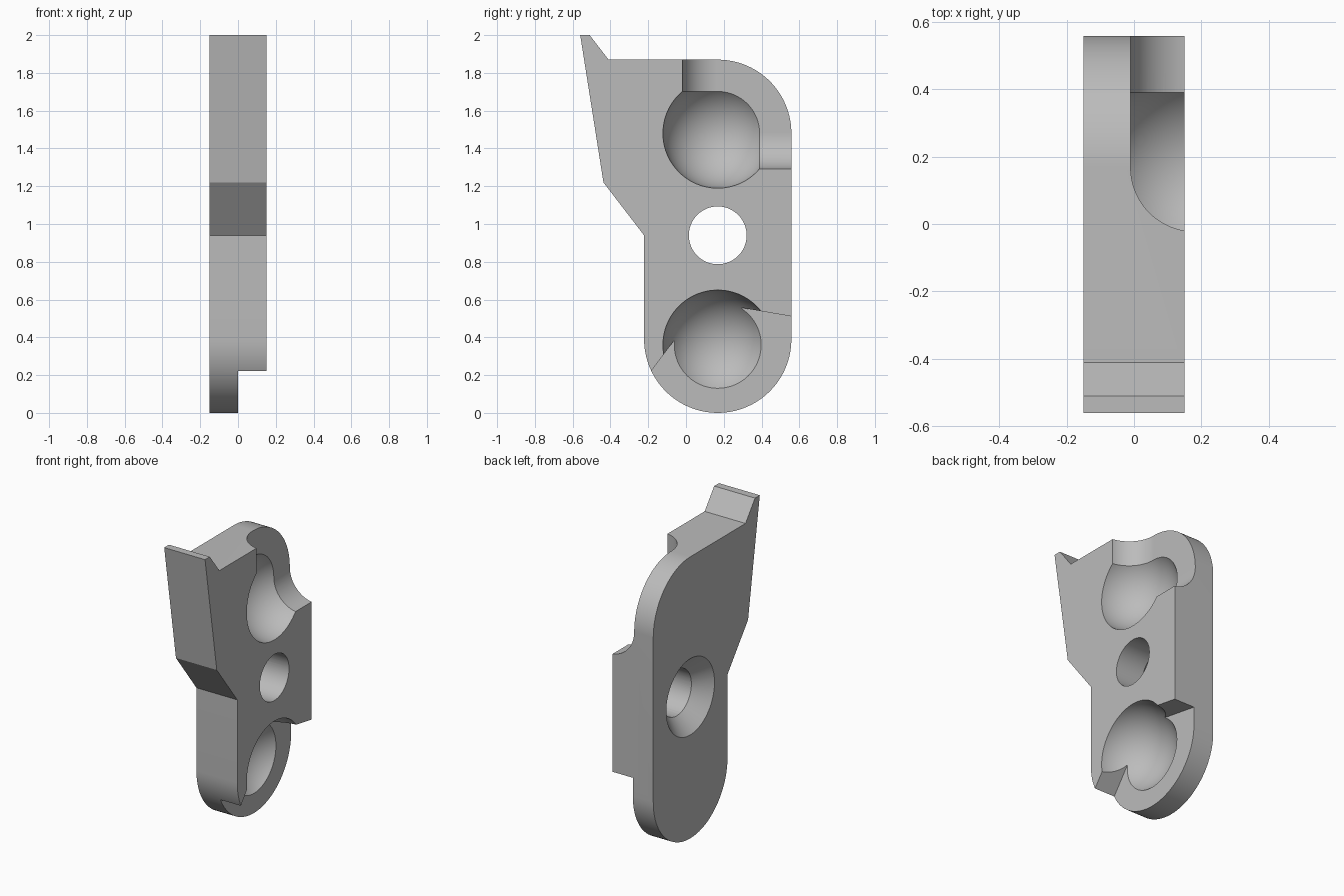
import bpy, bmesh, math
from mathutils import Matrix, Vector

default = bpy.data.objects.get("Cube")
if default:
    bpy.data.objects.remove(default, do_unlink=True)

CY = 0.168                    # shared centre line of arcs, hole and sockets
R = 0.39                      # rounded end radius
HALF = 0.15                   # half thickness
TOP, LOW, HOLE = 1.48, 0.36, 0.94
BALL_X, BALL_R, CORD_R = 0.18, 0.292, 0.19

grey = bpy.data.materials.new("plain grey")
grey.use_nodes = True
grey.diffuse_color = (0.5, 0.5, 0.5, 1)
grey.node_tree.nodes["Principled BSDF"].inputs["Base Color"].default_value = (0.5, 0.5, 0.5, 1)


def finish(name, bm):
    bmesh.ops.recalc_face_normals(bm, faces=bm.faces)
    mesh = bpy.data.meshes.new(name)
    bm.to_mesh(mesh)
    bm.free()
    mesh.materials.append(grey)
    obj = bpy.data.objects.new(name, mesh)
    bpy.context.collection.objects.link(obj)
    return obj


def arc(u, v, r, start, end, n=40):
    angles = [math.radians(start + (end - start) * i / n) for i in range(n + 1)]
    return [(u + r * math.cos(a), v + r * math.sin(a)) for a in angles]


def prism(name, points, offset):
    """Extrude a closed outline of 3D points along offset."""
    bm = bmesh.new()
    face = bm.faces.new([bm.verts.new(p) for p in points])
    new = bmesh.ops.extrude_face_region(bm, geom=[face])["geom"]
    bmesh.ops.translate(bm, vec=Vector(offset),
                        verts=[g for g in new if isinstance(g, bmesh.types.BMVert)])
    return finish(name, bm)


def cone(name, centre, r1, r2, depth, axis):
    """Cylinder or cone whose length runs along x or y."""
    bm = bmesh.new()
    turn = Matrix.Rotation(math.pi / 2, 4, "Y" if axis == "x" else "X")
    bmesh.ops.create_cone(bm, cap_ends=True, segments=96, radius1=r1, radius2=r2,
                          depth=depth, matrix=Matrix.Translation(centre) @ turn)
    return finish(name, bm)


def ball(name, z):
    bm = bmesh.new()
    bmesh.ops.create_uvsphere(bm, u_segments=96, v_segments=48, radius=BALL_R,
                              matrix=Matrix.Translation((BALL_X, CY, z))
                              @ Matrix.Rotation(math.pi / 2, 4, "Y"))
    return finish(name, bm)


# Plate outline with rounded ends and a pointed hook at the upper front
outline = (arc(CY, R, R, 180, 360) + arc(CY, TOP, R, 0, 90)
           + [(-0.41, TOP + R), (-0.51, 2), (-0.56, 2), (-0.437, 1.22), (CY - R, 0.94)])
plate = prism("lever_plate", [(-HALF, y, z) for y, z in outline], (2 * HALF, 0, 0))

# Cord channel that turns from the top edge to the back edge
channel = arc(BALL_X, CY, CORD_R, 270, 180) + [(BALL_X - CORD_R, 0.9), (0.5, 0.9), (0.5, CY - CORD_R)]
# Stepped relief around the lower socket
relief = [(-0.065, 0.38), (-0.305, 0.06), (-0.305, -0.2), (0.8, -0.2), (0.8, 0.469), (0.297, 0.556)]

cutters = [
    ball("upper_socket_cutter", TOP),
    ball("lower_socket_cutter", LOW),
    prism("upper_channel_cutter", [(x, y, TOP) for x, y in channel], (0, 0, 0.7)),
    cone("back_channel_cutter", (BALL_X, CY + 0.35, TOP), CORD_R, CORD_R, 0.7, "y"),
    prism("lower_relief_cutter", [(0, y, z) for y, z in relief], (0.4, 0, 0)),
    cone("pivot_hole_cutter", (0, CY, HOLE), 0.153, 0.153, 0.8, "x"),
    # Countersink widening toward the left-hand face
    cone("countersink_cutter", (-HALF + 0.025, CY, HOLE), 0.303, 0.153, 0.15, "x"),
]

bpy.ops.object.select_all(action="DESELECT")
plate.select_set(True)
bpy.context.view_layer.objects.active = plate
for cutter in cutters:
    mod = plate.modifiers.new(cutter.name, "BOOLEAN")
    mod.operation, mod.solver, mod.object = "DIFFERENCE", "EXACT", cutter
    bpy.ops.object.modifier_apply(modifier=mod.name)
    bpy.data.objects.remove(cutter, do_unlink=True)

bpy.ops.object.shade_smooth_by_angle(angle=math.radians(20))
